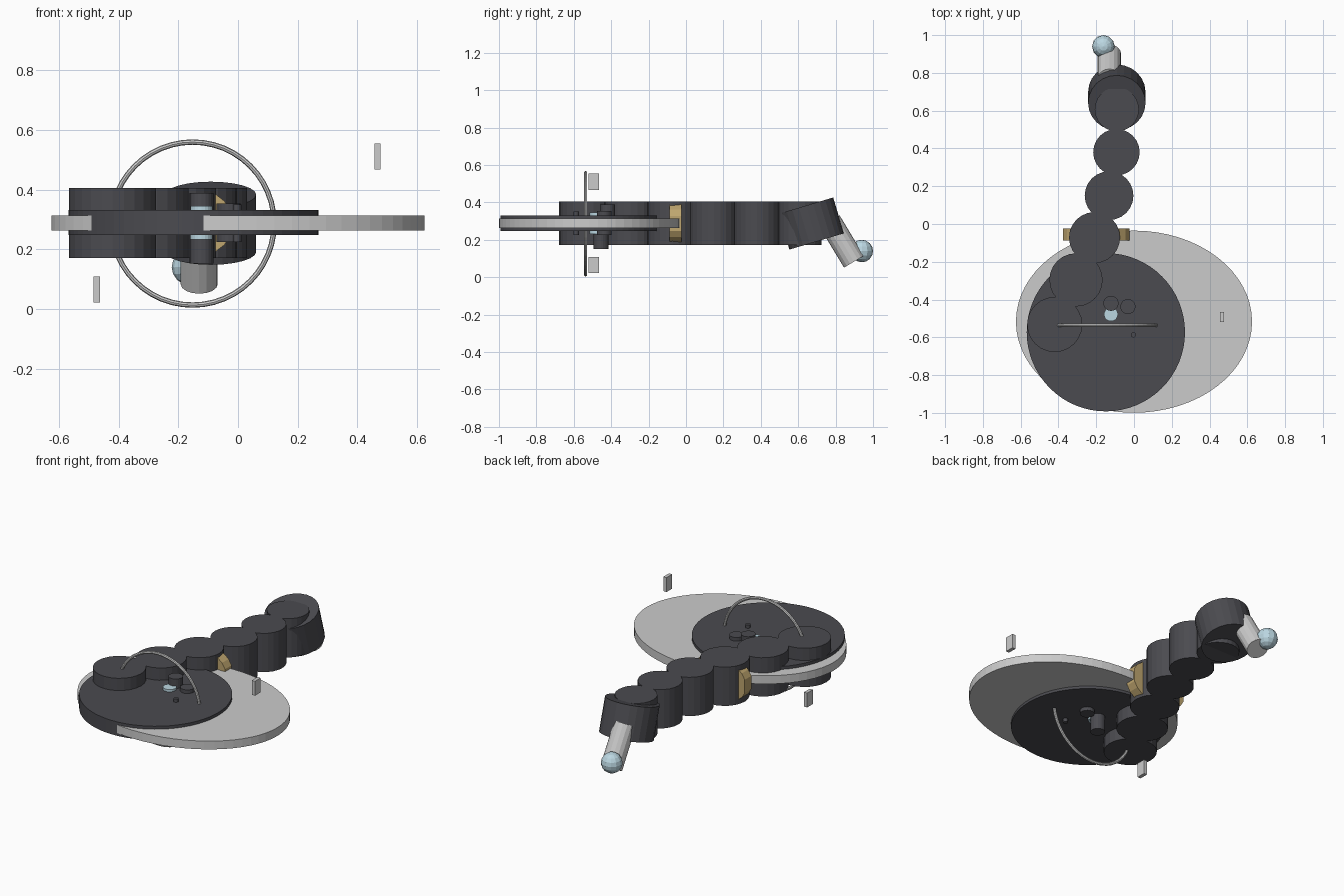
import bpy, bmesh, math
from mathutils import Vector

if "Cube" in bpy.data.objects:
    bpy.data.objects.remove(bpy.data.objects["Cube"])


def material(name, rgb):
    m = bpy.data.materials.new(name)
    m.diffuse_color = (*rgb, 1)
    m.use_nodes = True
    m.node_tree.nodes["Principled BSDF"].inputs["Base Color"].default_value = m.diffuse_color
    return m


DARK = material("charcoal", (0.07, 0.07, 0.08))
SAND = material("sand", (0.52, 0.38, 0.16))
BLUE = material("pale_blue", (0.50, 0.68, 0.76))


def finish(name, mat):
    o = bpy.context.object
    o.name = name
    if mat:
        o.data.materials.append(mat)
    return o


def upright(name, x, y, r, z0, z1, sides=24, mat=DARK):
    bpy.ops.mesh.primitive_cylinder_add(vertices=sides, radius=r, depth=z1 - z0,
                                        location=(x, y, (z0 + z1) / 2))
    return finish(name, mat)


def rod(name, a, b, r, sides=16, mat=None):
    a, b = Vector(a), Vector(b)
    d = b - a
    bpy.ops.mesh.primitive_cylinder_add(vertices=sides, radius=r, depth=d.length,
                                        location=(a + b) / 2,
                                        rotation=d.to_track_quat('Z', 'Y').to_euler())
    return finish(name, mat)


# Large pale oval plate and the dark round plate through it
plate = upright("oval_plate", 0, -0.517, 1, 0.263, 0.313, 64, None)
plate.scale = (0.625, 0.482, 1)
upright("dark_plate", -0.149, -0.573, 0.419, 0.247, 0.331, 64)

# Curving tail of overlapping drums
tail = [(-0.42, -0.532, 0.146), (-0.307, -0.296, 0.141), (-0.209, -0.072, 0.135),
        (-0.132, 0.15, 0.129), (-0.093, 0.38, 0.123), (-0.091, 0.607, 0.117)]
for i, (x, y, r) in enumerate(tail):
    upright(f"tail_drum_{i + 1}", x, y, r, 0.171, 0.405)

# Tilted end drum, pale nozzle and ball
head = upright("end_drum", -0.091, 0.67, 0.152, 0.187, 0.387)
head.rotation_euler.x = 0.29
rod("nozzle", (-0.13, 0.898, 0.083), (-0.13, 0.768, 0.299), 0.062)
bpy.ops.mesh.primitive_uv_sphere_add(segments=12, ring_count=8, radius=0.06,
                                     location=(-0.162, 0.94, 0.14))
finish("ball", BLUE)

# Sand-coloured collar, a faceted band across the third drum
half = [(0.175, 0.04), (0.155, 0.073), (0.12, 0.1)]
outline = half + [(-x, z) for x, z in reversed(half)]
outline += [(-x, -z) for x, z in outline]
bm = bmesh.new()
face = bm.faces.new([bm.verts.new((x - 0.2, -0.088, z + 0.288)) for x, z in outline])
moved = bmesh.ops.extrude_face_region(bm, geom=[face])["geom"]
bmesh.ops.translate(bm, vec=(0, 0.063, 0),
                    verts=[v for v in moved if isinstance(v, bmesh.types.BMVert)])
bmesh.ops.recalc_face_normals(bm, faces=bm.faces[:])
mesh = bpy.data.meshes.new("collar")
bm.to_mesh(mesh)
bm.free()
mesh.materials.append(SAND)
bpy.context.collection.objects.link(bpy.data.objects.new("collar", mesh))

# Thin upright hoop
bpy.ops.mesh.primitive_torus_add(major_segments=48, minor_segments=8, major_radius=0.273,
                                 minor_radius=0.009, location=(-0.152, -0.537, 0.286),
                                 rotation=(math.pi / 2, 0, 0))
finish("hoop", None)

# Small fittings on both faces of the dark plate
upright("tall_knob", -0.122, -0.42, 0.04, 0.29, 0.388, 20)
upright("lower_knob", -0.122, -0.455, 0.04, 0.152, 0.29, 20)
upright("side_knob", -0.032, -0.437, 0.04, 0.225, 0.353, 20)
upright("lens", -0.122, -0.478, 0.037, 0.232, 0.345, 20, BLUE)
upright("stud", -0.003, -0.587, 0.014, 0.225, 0.35, 12)

# Two floating tabs
for name, x, z in (("upper_tab", 0.467, 0.511), ("lower_tab", -0.473, 0.065)):
    bpy.ops.mesh.primitive_cube_add(size=1, location=(x, -0.493, z))
    finish(name, None).scale = (0.021, 0.054, 0.087)
